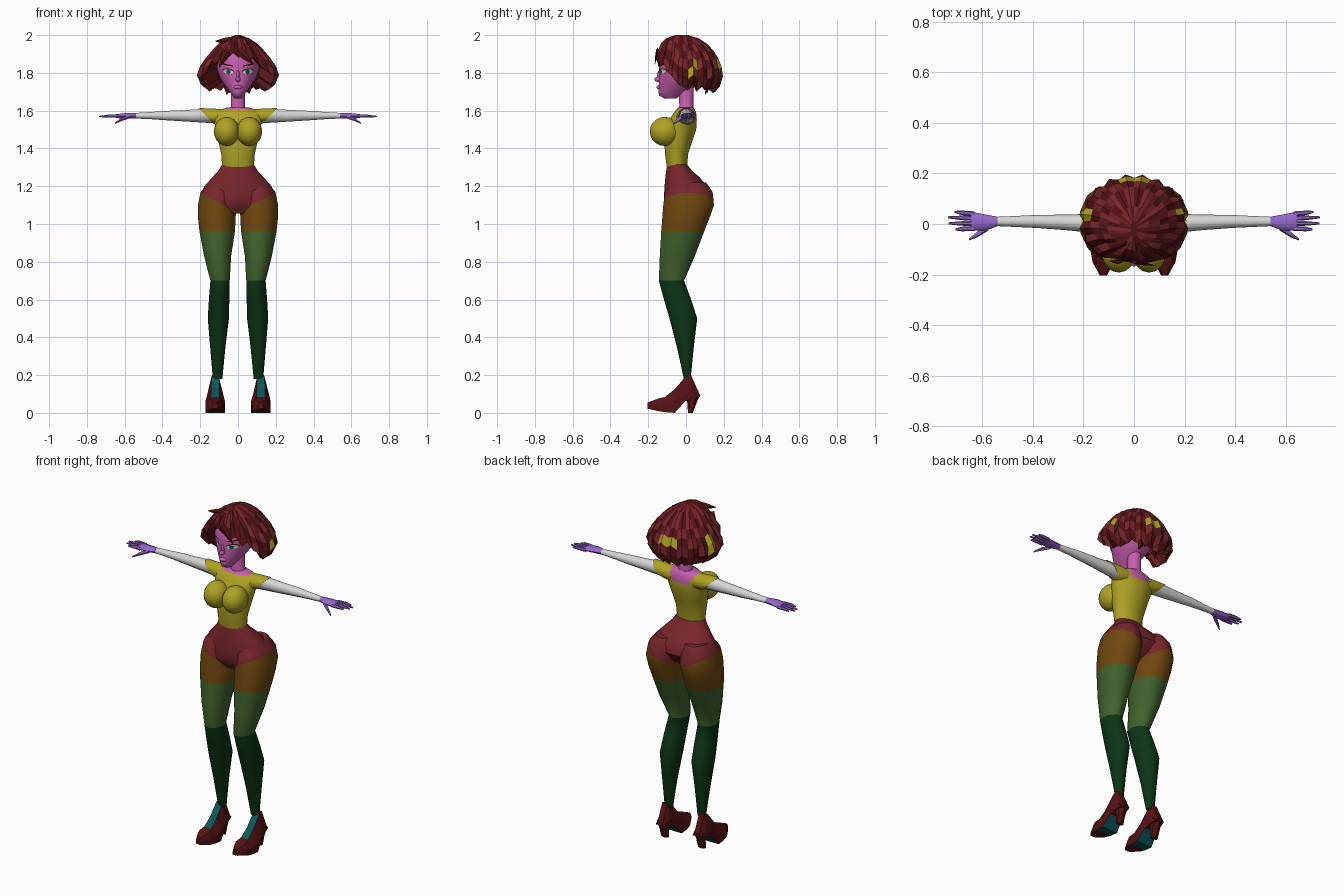
import bpy, bmesh, math
from mathutils import Vector

if "Cube" in bpy.data.objects:
    bpy.data.objects.remove(bpy.data.objects["Cube"])

def lin(c):
    c /= 255
    return c / 12.92 if c < 0.04045 else ((c + 0.055) / 1.055) ** 2.4

MATS = {}
for nm, rgb in {"maroon": (85, 18, 20), "red": (120, 38, 43), "pink": (200, 95, 175),
                "yellow": (176, 163, 36), "pale_grey": (215, 215, 213), "purple": (150, 103, 205),
                "brown": (112, 72, 15), "green": (65, 98, 45), "dark_green": (12, 52, 22),
                "teal": (12, 86, 88)}.items():
    m = bpy.data.materials.new(nm)
    m.diffuse_color = (*[lin(c) for c in rgb], 1)
    m.use_nodes = True
    m.node_tree.nodes["Principled BSDF"].inputs["Base Color"].default_value = m.diffuse_color
    MATS[nm] = m

def finish(name, bm, rule, smooth=45):
    """Colour faces by a rule (name or function of the face centre) and make the object."""
    bmesh.ops.recalc_face_normals(bm, faces=bm.faces[:])
    me = bpy.data.meshes.new(name)
    slots = []
    for f in bm.faces:
        c = rule(f.calc_center_median()) if callable(rule) else rule
        if c not in slots:
            slots.append(c)
            me.materials.append(MATS[c])
        f.material_index = slots.index(c)
    bm.to_mesh(me)
    bm.free()
    ob = bpy.data.objects.new(name, me)
    bpy.context.collection.objects.link(ob)
    if smooth:
        bpy.ops.object.select_all(action='DESELECT')
        ob.select_set(True)
        bpy.context.view_layer.objects.active = ob
        bpy.ops.object.shade_smooth_by_angle(angle=math.radians(smooth))
    return ob

def loft(name, rings, rule, smooth=45, cuts=(), caps=(True, True)):
    bm = bmesh.new()
    vs = [[bm.verts.new(p) for p in r] for r in rings]
    n = len(vs[0])
    for a, b in zip(vs, vs[1:]):
        for j in range(n):
            bm.faces.new((a[j], a[(j + 1) % n], b[(j + 1) % n], b[j]))
    if caps[0]:
        bm.faces.new(vs[0])
    if caps[1]:
        bm.faces.new(vs[-1])
    for co, no in cuts:
        bmesh.ops.bisect_plane(bm, geom=bm.verts[:] + bm.edges[:] + bm.faces[:],
                               plane_co=co, plane_no=no)
    return finish(name, bm, rule, smooth)

def zring(z, cx, rx, yf, yb, n=16):
    cy, ry = (yf + yb) / 2, (yb - yf) / 2
    return [(cx + rx * math.cos(t), cy + ry * math.sin(t), z)
            for t in (2 * math.pi * (j + .5) / n for j in range(n))]

def xring(s, x, cy, cz, ry, rz, slant=0, n=10):
    return [(s * (x + slant * rz * math.sin(t)), cy + ry * math.cos(t), cz + rz * math.sin(t))
            for t in (2 * math.pi * j / n for j in range(n))]

def ball(name, loc, scale, mat):
    bm = bmesh.new()
    bmesh.ops.create_uvsphere(bm, u_segments=16, v_segments=10, radius=1)
    for v in bm.verts:
        v.co = Vector(a * b + c for a, b, c in zip(v.co, scale, loc))
    return finish(name, bm, mat)

def lerp_table(t, tab):
    for (a, u), (b, v) in zip(tab, tab[1:]):
        if t <= b:
            return u + (v - u) * max(0, (t - a) / (b - a))
    return tab[-1][1]

# torso: shirt with a low back neckline
TORSO = [(1.285, .083, -.1, .005), (1.37, .09, -.112, .012), (1.43, .103, -.115, .032),
         (1.5, .118, -.11, .055), (1.55, .13, -.092, .058), (1.585, .14, -.067, .055),
         (1.605, .1, -.052, .047), (1.617, .055, -.042, .04)]
loft("shirt", [zring(z, 0, rx, f, b, 20) for z, rx, f, b in TORSO],
     lambda c: "pink" if c.z > 1.605 or (c.y > .015 and c.z > 1.56 and abs(c.x) < .07) else "yellow")
loft("neck", [zring(1.59, 0, .052, -.043, .043), zring(1.625, 0, .037, -.036, .04),
              zring(1.73, 0, .037, -.04, .042)], "pink")

# pelvis and legs, coloured in bands, with shorts cut by a slanted line
SHORT_CUTS = {s: ((0, 0, 1.065), (-.5 * s, 0, 1)) for s in (1, -1)}
def leg_colour(c):
    if c.z > 1.065 + .5 * abs(c.x):
        return "red"
    return "brown" if c.z > .96 else "green" if c.z > .7 else "dark_green"
PELVIS = [(1.315, .085, -.1, .006), (1.28, .107, -.106, .035), (1.25, .135, -.11, .07),
          (1.2, .18, -.115, .115), (1.15, .2, -.118, .125), (1.1, .18, -.115, .09), (1.055, .07, -.08, .03)]
loft("shorts", [zring(z, 0, rx, f, b, 20) for z, rx, f, b in PELVIS], leg_colour,
     cuts=SHORT_CUTS.values())
LEG = [(1.22, .095, .065, -.07, .11), (1.17, .105, .096, -.115, .145), (1.1, .111, .105, -.125, .153),
       (1.03, .112, .103, -.13, .128), (.96, .11, .097, -.135, .1), (.83, .108, .074, -.142, .05),
       (.7, .095, .053, -.146, -.008), (.6, .1, .056, -.119, .03), (.5, .104, .058, -.09, .062),
       (.35, .107, .042, -.05, .043), (.18, .108, .026, -.012, .025)]
SHOE = [(-.203, .022, .055, .014, .008), (-.15, .01, .075, .043, .03), (-.11, .004, .085, .05, .024),
        (-.06, 0, .125, .052, .021), (-.005, .06, .19, .042, .02), (.027, .075, .2, .036, .016),
        (.075, .085, .092, .025, .016)]   # y, bottom, top, half width, top half width
for s, side in ((1, "left"), (-1, "right")):
    loft(side + "_leg", [zring(z, s * cx, rx, f, b, 12) for z, cx, rx, f, b in LEG],
         leg_colour, cuts=[SHORT_CUTS[s]])
    # pointed court shoe: teal instep and sole, tapered heel
    x = s * .121
    def shoe_colour(c, x=x):
        inner = abs(c.x - x) < .008
        sole = c.z < .05 and -.1 < c.y < 0
        return "teal" if inner and -.1 < c.y < .005 and (c.z > .08 or sole) else "maroon"
    loft(side + "_shoe", [[(x - w, y, b), (x + w, y, b), (x + w, y, b + .55 * (t - b) * (.9 if y < -.05 else .5)),
                           (x + u, y, t), (x - u, y, t),
                           (x - w, y, b + .55 * (t - b) * (.9 if y < -.05 else .5))]
                          for y, b, t, w, u in SHOE], shoe_colour, 0)
    loft(side + "_heel", [zring(.1, x, .036, -.005, .076, 6), zring(.05, x, .026, .008, .055, 6),
                          zring(0, x, .024, .01, .036, 6)], "maroon", 0)
    # bust
    ball(side + "_bust", (s * .06, -.112, 1.49), (.068, .08, .077), "yellow")
    # sleeve and arm
    loft(side + "_sleeve", [xring(s, .07, 0, 1.565, .05, .045), xring(s, .125, 0, 1.568, .05, .046, .6),
                            xring(s, .168, .002, 1.572, .042, .044, .95)], "yellow")
    loft(side + "_arm", [xring(s, .14, .002, 1.571, .04, .041, .95), xring(s, .26, .006, 1.573, .031, .033),
                         xring(s, .38, .01, 1.574, .026, .026), xring(s, .46, .01, 1.574, .022, .02),
                         xring(s, .55, .01, 1.573, .018, .015)], "pale_grey")
    # hand with four fingers and a thumb
    loft(side + "_palm", [xring(s, .54, .01, 1.573, .019, .016), xring(s, .585, .006, 1.573, .031, .016),
                          xring(s, .645, .011, 1.571, .038, .011)], "purple")
    for k, (y, tip) in enumerate(((-.018, .706), (.002, .732), (.022, .735), (.04, .71))):
        loft(f"{side}_finger_{k}", [xring(s, .63, y, 1.571, .01, .01, n=6),
                                    xring(s, .68, y * 1.1, 1.572, .009, .009, n=6),
                                    xring(s, tip, y * 1.2, 1.569, .004, .004, n=6)], "purple")
    loft(side + "_thumb", [xring(s, .575, -.012, 1.568, .014, .011, n=6),
                           xring(s, .62, -.042, 1.552, .011, .01, n=6),
                           xring(s, .652, -.061, 1.533, .004, .004, n=6)], "purple")

# head
HEAD = [(1.665, .018, -.115, -.05), (1.68, .03, -.142, -.03), (1.7, .045, -.147, .01),
        (1.735, .072, -.144, .055), (1.775, .097, -.142, .1), (1.82, .112, -.143, .12),
        (1.87, .112, -.143, .13), (1.92, .09, -.115, .12), (1.955, .05, -.07, .08)]
loft("head", [zring(z, 0, rx, f, b, 24) for z, rx, f, b in HEAD], "pink")
ball("nose", (0, -.145, 1.766), (.013, .023, .014), "pink")
ball("nose_bridge", (0, -.138, 1.785), (.009, .016, .03), "pink")
ball("lips", (0, -.142, 1.724), (.023, .014, .011), "pink")

def on_face(x, z, off):
    rx, f, b = (lerp_table(z, [(h[0], h[k]) for h in HEAD]) for k in (1, 2, 3))
    return (x, (f + b) / 2 - (b - f) / 2 * math.sqrt(max(0, 1 - (x / rx) ** 2)) - off, z)

def face_plate(name, cx, cz, rx, rz, off, mat, tilt=0):
    bm = bmesh.new()
    mid = bm.verts.new(on_face(cx, cz, off))
    rim = []
    for j in range(12):
        t = math.pi * j / 6
        dx = rx * math.cos(t)
        rim.append(bm.verts.new(on_face(cx + dx, cz + rz * math.sin(t) + tilt * dx, off)))
    for j in range(12):
        bm.faces.new((mid, rim[j], rim[(j + 1) % 12]))
    finish(name, bm, mat, 0)

# eyes and brows as thin plates
for s, side in ((1, "left"), (-1, "right")):
    face_plate(side + "_lash", s * .052, 1.808, .032, .016, .003, "maroon", .15 * s)
    face_plate(side + "_eye", s * .052, 1.806, .028, .013, .005, "pale_grey", .15 * s)
    face_plate(side + "_iris", s * .05, 1.806, .011, .012, .007, "teal")
    face_plate(side + "_brow", s * .056, 1.842, .032, .004, .004, "maroon", .2 * s)

# hair: ridged bob, raised over the face, with ragged ends
N = 40
WIDTH = [(1.69, .68), (1.72, .8), (1.75, .95), (1.8, 1), (1.85, .88), (1.9, .7), (1.95, .5),
         (1.98, .3), (2.0, .06)]
HEM = [(-180, 1.71), (-110, 1.72), (-75, 1.72), (-60, 1.79), (-45, 1.85), (-15, 1.9),
       (25, 1.865), (50, 1.83), (62, 1.78), (78, 1.72), (110, 1.72), (180, 1.71)]
def hair_point(j, z, k=1):
    a = 360 * j / N - 180
    w = lerp_table(z, WIDTH)
    ridge = 1.02 if j % 2 else .95
    front = 1.08 if abs(a) < 50 else 1
    t = math.radians(a)
    return (.218 * w * k * ridge * front * math.sin(t),
            .01 - .186 * w ** .62 * k * ridge * front * math.cos(t) - .03 * max(0, z - 1.9) / .1, z)
def hem(j):
    return lerp_table(360 * j / N - 180, HEM) + (.012 if j % 2 else -.012) + .008 * math.sin(j * 2.3)
rings = [[hair_point(j, 2.0 + (hem(j) - 2.0) * (k / 7) ** 1.4) for j in range(N)] for k in range(8)]
rings.append([(x * .6, .01 + (y - .01) * .6, z + .05) for x, y, z in rings[-1]])

def hair_colour(c):
    a = math.degrees(math.atan2(c.x, -(c.y - .01)))
    lock = int((a + 180) // (720 / N))
    if 1.8 < c.z < 1.85 and lock in (0, 4, 15, 19) and math.hypot(c.x, c.y) > .16:
        return "yellow"
    if abs(a) < 45 and c.z < 1.93:
        return "maroon"
    return "red" if (lock + int(c.z / .055)) % 2 else "maroon"
loft("hair", rings, hair_colour, 0, caps=(True, False))

# loose strands on the fringe and nape
for k, (p, q) in enumerate((((-.03, -.08, 1.97), (-.12, -.11, 1.968)), ((.0, -.15, 1.92), (.085, -.165, 1.845)),
                            ((-.06, -.15, 1.91), (-.1, -.145, 1.83)), ((.05, .12, 1.74), (.06, .11, 1.69)),
                            ((-.05, .12, 1.74), (-.06, .1, 1.685)))):
    p, q = Vector(p), Vector(q)
    d = (q - p).normalized()
    u = d.cross(Vector((0, 1, 0))).normalized()
    v = d.cross(u)
    loft(f"strand_{k}", [[o + r * (u * math.cos(t) + v * .4 * math.sin(t))
                          for t in (0, math.pi / 2, math.pi, 3 * math.pi / 2)]
                         for o, r in ((p, .022), (p.lerp(q, .5), .016), (q, .002))], "maroon", 0)
